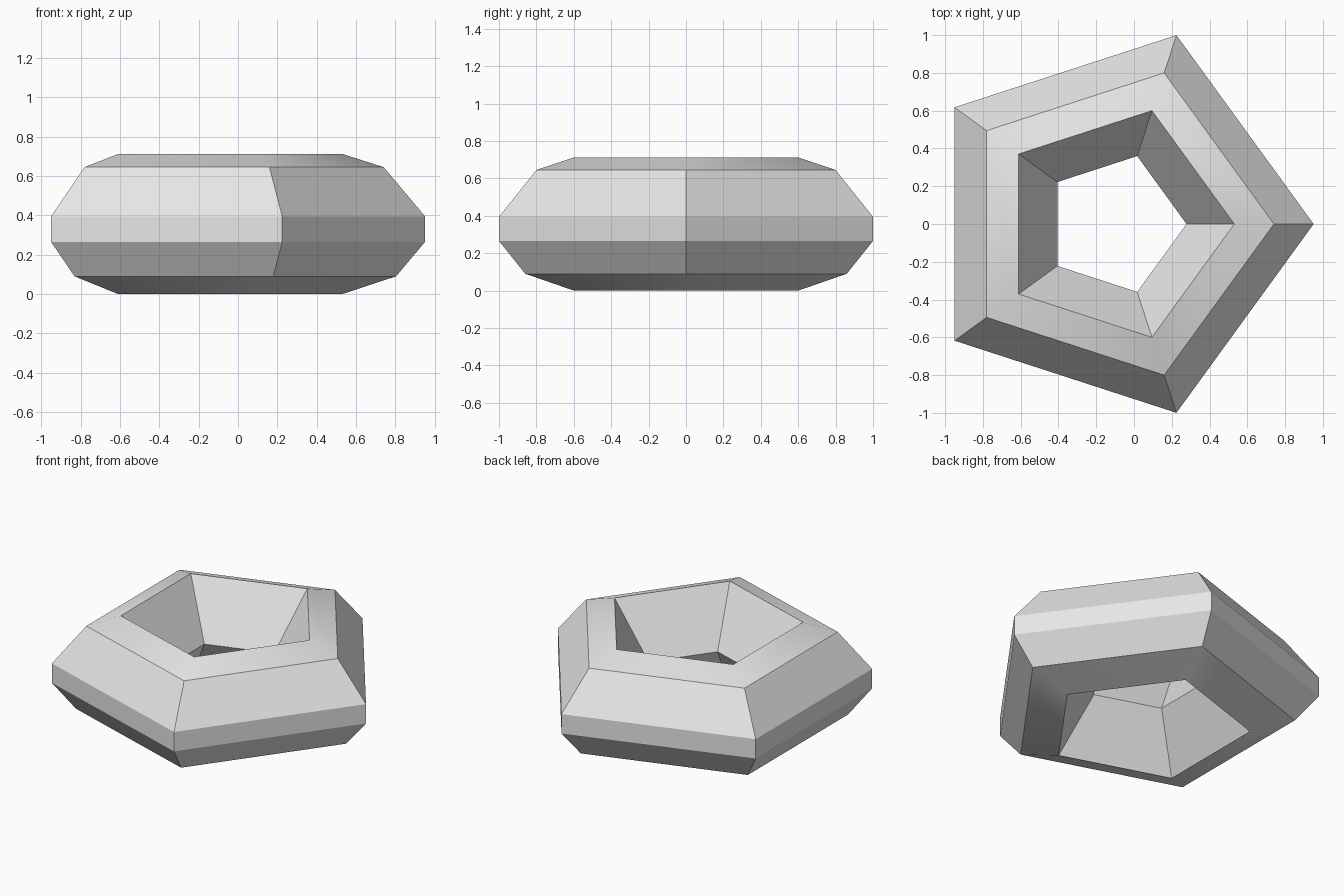
import bpy
import bmesh
from math import cos, sin, tau, radians

# Remove the default cube
cube = bpy.data.objects.get("Cube")
if cube:
    bpy.data.objects.remove(cube, do_unlink=True)

# Plain grey material
grey = bpy.data.materials.new("light_grey")
grey.use_nodes = True
colour = (0.8, 0.8, 0.8, 1.0)
grey.diffuse_color = colour
grey.node_tree.nodes["Principled BSDF"].inputs["Base Color"].default_value = colour

# Cross-section as (radius, height), swept around five corners
SIDES = 5
CENTRE_X = -0.1
profile = [(1.051, 0.265), (1.051, 0.395), (0.841, 0.645), (0.631, 0.712),
           (0.378, 0.35), (0.631, 0.0), (0.904, 0.09)]

bm = bmesh.new()
rings = []
for i in range(SIDES):
    a = tau * i / SIDES
    rings.append([bm.verts.new((CENTRE_X + r * cos(a), r * sin(a), z))
                  for r, z in profile])
for i in range(SIDES):
    here, there = rings[i], rings[(i + 1) % SIDES]
    for j in range(len(profile)):
        k = (j + 1) % len(profile)
        bm.faces.new((here[j], there[j], there[k], here[k]))
bmesh.ops.recalc_face_normals(bm, faces=bm.faces)

# Five-sided ring object
mesh = bpy.data.meshes.new("pentagon_ring")
bm.to_mesh(mesh)
bm.free()
mesh.materials.append(grey)
ring = bpy.data.objects.new("pentagon_ring", mesh)
bpy.context.collection.objects.link(ring)

# Soften only the shallow corners
bpy.ops.object.select_all(action="DESELECT")
ring.select_set(True)
bpy.context.view_layer.objects.active = ring
bpy.ops.object.shade_smooth_by_angle(angle=radians(30))
